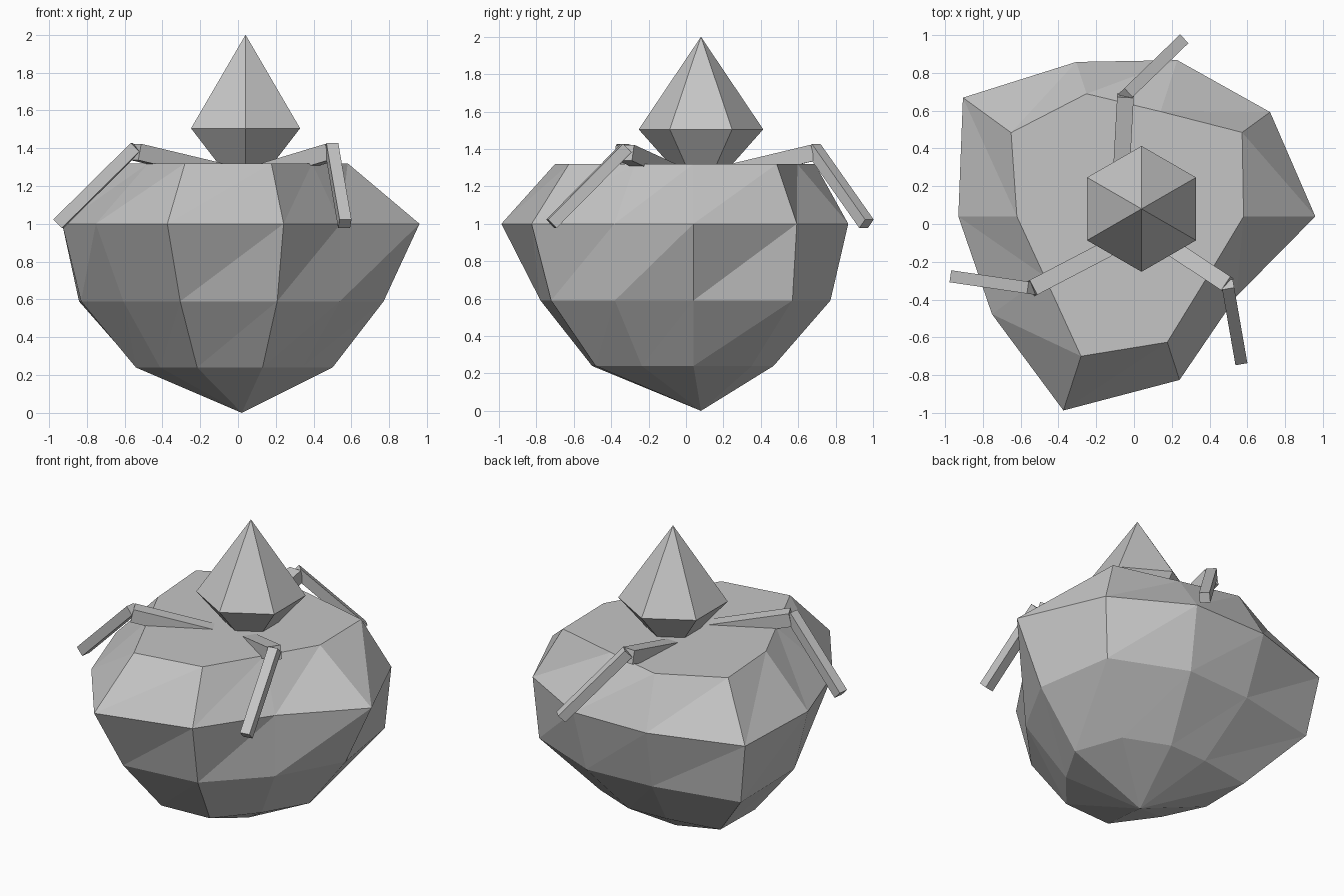
import bpy
import bmesh
from math import sin, cos, pi
from mathutils import Vector, Matrix

cube = bpy.data.objects.get("Cube")
if cube:
    bpy.data.objects.remove(cube, do_unlink=True)

stone = bpy.data.materials.new("stone grey")
stone.use_nodes = True
GREY = (0.56, 0.56, 0.56, 1)
stone.diffuse_color = GREY
stone.node_tree.nodes["Principled BSDF"].inputs["Base Color"].default_value = GREY


def add_object(name, bm):
    bmesh.ops.recalc_face_normals(bm, faces=bm.faces[:])
    mesh = bpy.data.meshes.new(name)
    bm.to_mesh(mesh)
    bm.free()
    mesh.materials.append(stone)
    obj = bpy.data.objects.new(name, mesh)
    bpy.context.collection.objects.link(obj)
    return obj


# Lumpy boulder body: ten-sided rings, each with its own radius per direction
SIDES = 10
RINGS = [
    (0.24, [.54, .53, .45, .44, .61, .50, .46, .57, .55, .47]),
    (0.59, [.81, .90, .77, .74, .99, .79, .70, .86, .80, .715]),
    (1.00, [1.0, .94, .87, .86, 1.07, .89, .88, 1.08, .91, .72]),
    (1.32, [.62, .757, .584, .683, .755, .58, .537, .778, .70, .534]),
]
bm = bmesh.new()
rings = []
for z, radii in RINGS:
    rings.append([bm.verts.new((-0.04 + r * cos(2 * pi * i / SIDES),
                                0.04 + r * sin(2 * pi * i / SIDES), z))
                  for i, r in enumerate(radii)])
tip = bm.verts.new((0.02, 0.08, 0))
for i in range(SIDES):
    j = (i + 1) % SIDES
    bm.faces.new((tip, rings[0][j], rings[0][i]))
    for low, high in zip(rings, rings[1:]):
        bm.faces.new((low[i], low[j], high[j]))
        bm.faces.new((low[i], high[j], high[i]))
bm.faces.new(rings[-1])
add_object("boulder_body", bm)

# Six-sided double-pointed crystal head
bm = bmesh.new()
girdle = [bm.verts.new((0.04 + 0.333 * cos(pi / 6 + i * pi / 3),
                        0.08 + 0.333 * sin(pi / 6 + i * pi / 3), 1.505))
          for i in range(6)]
for z in (2.0, 1.13):
    point = bm.verts.new((0.04, 0.08, z))
    for i in range(6):
        bm.faces.new((girdle[i], girdle[(i + 1) % 6], point))
add_object("crystal_head", bm)


def bar(name, start, end, width):
    """Square bar running from start to end, with its sides kept upright."""
    start, end = Vector(start), Vector(end)
    along = (end - start).normalized()
    side = along.cross(Vector((0, 0, 1))).normalized()
    up = side.cross(along)
    turn = Matrix((side, along, up)).transposed().to_4x4()
    size = Matrix.Diagonal((width, (end - start).length, width, 1))
    bm = bmesh.new()
    bmesh.ops.create_cube(bm, size=1,
                          matrix=Matrix.Translation((start + end) / 2) @ turn @ size)
    return add_object(name, bm)


# Three jointed arms: shoulder, elbow and hand points
ARMS = {
    "back": ((-0.07, 0.22, 1.27), (-0.045, 0.68, 1.38), (0.25, 0.965, 1.0)),
    "right": ((-0.08, -0.10, 1.27), (-0.54, -0.34, 1.38), (-0.95, -0.28, 1.0)),
    "left": ((0.13, -0.08, 1.27), (0.495, -0.32, 1.38), (0.565, -0.72, 1.0)),
}
for label, (shoulder, elbow, hand) in ARMS.items():
    bar(label + "_upper_arm", shoulder, elbow, 0.088)
    bar(label + "_forearm", Vector(elbow) + Vector((0, 0, 0.025)), hand, 0.064)
